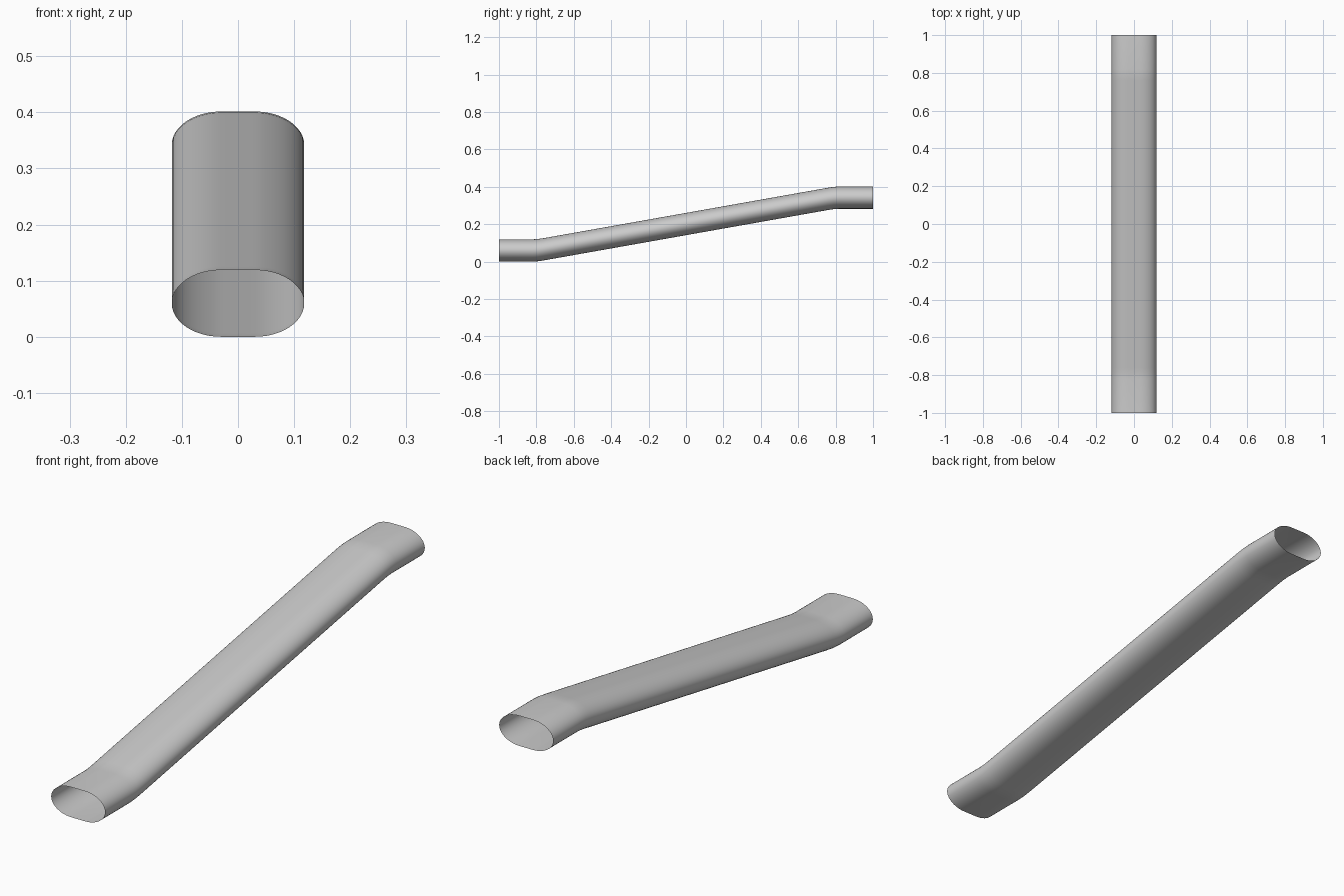
import bpy, bmesh, math

if "Cube" in bpy.data.objects:
    bpy.data.objects.remove(bpy.data.objects["Cube"])

HALF_W, HALF_H, FLAT = 0.118, 0.0595, 0.03   # flattened oval section
ARC = 12                                     # steps per rounded corner
RISE = 0.2825


def section():
    # Four elliptical quarter corners joined by flat top and bottom
    right = []
    for i in range(2 * ARC + 1):
        a = -math.pi / 2 + math.pi * i / (2 * ARC)
        right.append((FLAT + (HALF_W - FLAT) * math.cos(a), HALF_H * math.sin(a)))
    left = [(-x, -z) for x, z in right]
    return right + left


# Centre line: level end, gently eased bend, long slope, bend, level end
half_path = [(-1.0, 0.0), (-0.82, 0.0), (-0.79, 0.002), (-0.76, 0.0065)]
path = half_path + [(-y, RISE - z) for y, z in reversed(half_path)]

# Open-ended duct: upright sections swept along the path
bm = bmesh.new()
rings = [[bm.verts.new((x, y, HALF_H + zc + z)) for x, z in section()]
         for y, zc in path]
for a, b in zip(rings, rings[1:]):
    n = len(a)
    for i in range(n):
        j = (i + 1) % n
        bm.faces.new((a[i], a[j], b[j], b[i]))
for f in bm.faces:
    f.smooth = True
    # make normals face away from the duct's axis
bm.normal_update()
if sum(f.normal.x * f.calc_center_median().x for f in bm.faces) < 0:
    bmesh.ops.reverse_faces(bm, faces=bm.faces[:])

mesh = bpy.data.meshes.new("oval_duct")
bm.to_mesh(mesh)
bm.free()
duct = bpy.data.objects.new("oval_duct", mesh)
bpy.context.collection.objects.link(duct)
